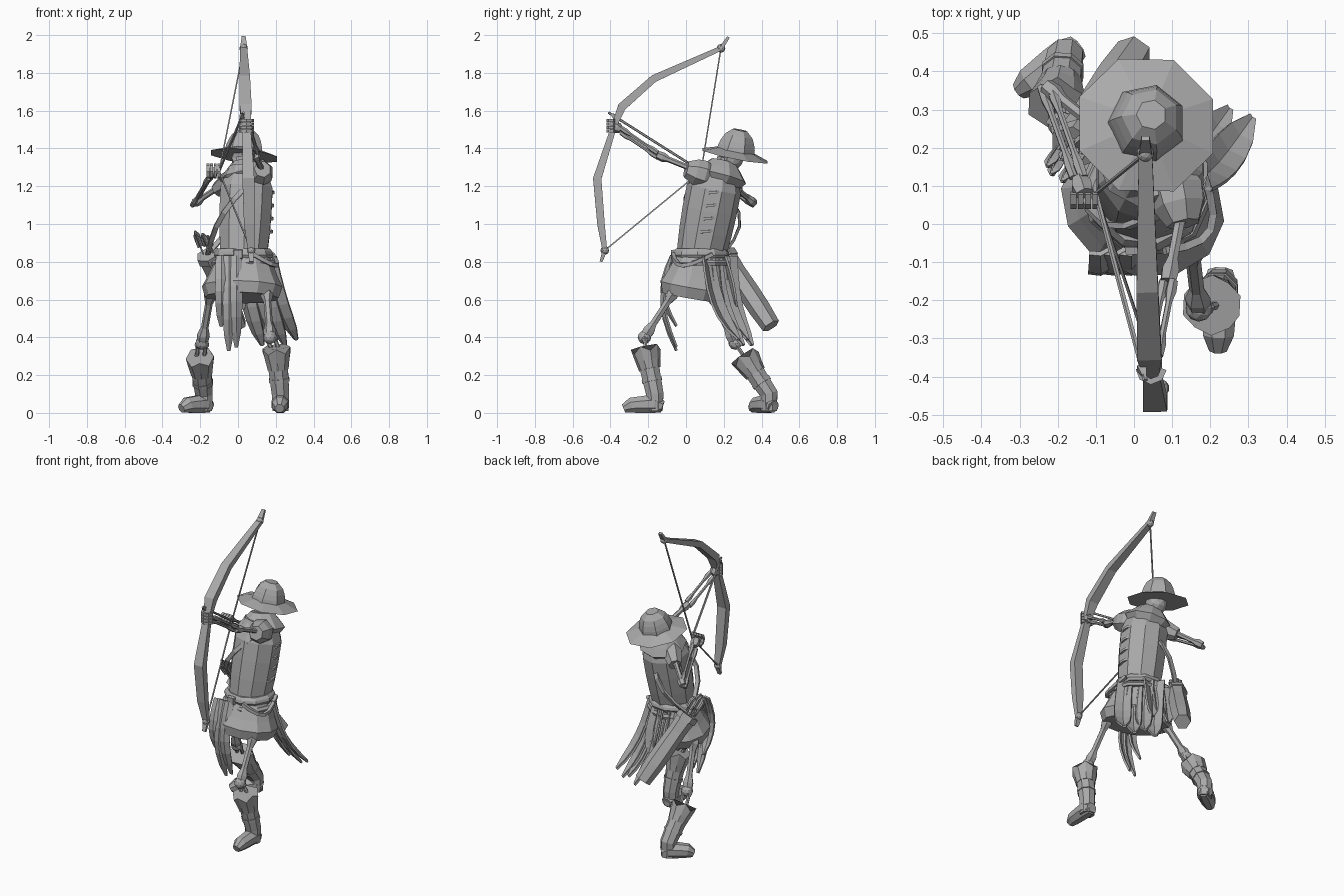
import bpy, bmesh, math
from mathutils import Vector

default_cube = bpy.data.objects.get("Cube")
if default_cube:
    bpy.data.objects.remove(default_cube, do_unlink=True)

shade = (.4, .4, .4, 1)
grey = bpy.data.materials.new("plain grey")
grey.use_nodes = True
grey.diffuse_color = shade
grey.node_tree.nodes["Principled BSDF"].inputs["Base Color"].default_value = shade


def V(x, y, z):
    return Vector((x, y, z))


def up(height):
    return V(0, 0, height)


RIGHTWARD, BACKWARD, UPWARD = V(1, 0, 0), V(0, 1, 0), up(1)


def finish(name, bm):
    bmesh.ops.recalc_face_normals(bm, faces=bm.faces)
    mesh = bpy.data.meshes.new(name)
    bm.to_mesh(mesh)
    bm.free()
    mesh.materials.append(grey)
    part = bpy.data.objects.new(name, mesh)
    bpy.context.collection.objects.link(part)
    return part


def tangent(points, i):
    ahead = points[min(i + 1, len(points) - 1)]
    return (ahead - points[max(i - 1, 0)]).normalized()


def arc(start, end, swell, steps=6):
    """Points from start to end that bulge by the swell vector halfway."""
    return [start.lerp(end, i / steps) + swell * math.sin(math.pi * i / steps)
            for i in range(steps + 1)]


def loft(name, points, radii, sides=6, side=RIGHTWARD, flat=1, jag=0):
    """Rings across a path; two end points are divided evenly among the radii."""
    if not isinstance(radii, list):
        radii = [radii] * len(points)
    if len(points) == 2:
        start, end = points
        points = [start.lerp(end, i / (len(radii) - 1)) for i in range(len(radii))]
    bm = bmesh.new()
    rings = []
    for i, (point, radius) in enumerate(zip(points, radii)):
        along = tangent(points, i)
        across = (side - along * side.dot(along)).normalized()
        other = along.cross(across) * flat
        ring = []
        for k in range(sides):
            angle = math.tau * (k + .5) / sides
            spike = along * jag * (k % 2) if i == len(points) - 1 else Vector()
            offset = across * math.cos(angle) + other * math.sin(angle)
            ring.append(bm.verts.new(point + offset * radius + spike))
        rings.append(ring)
    for lower, upper in zip(rings, rings[1:]):
        for k in range(sides):
            n = (k + 1) % sides
            bm.faces.new((lower[k], lower[n], upper[n], upper[k]))
    bm.faces.new(rings[0])
    bm.faces.new(rings[-1])
    return finish(name, bm)


def bone(name, start, end, radius):
    """Shaft with knobbly ends."""
    shape = [1.5, 1.7, 1, 1, 1, 1, 1.7, 1.5]
    loft(name, [start, end], [radius * s for s in shape], side=BACKWARD)


def ribbon(name, points, width, across, thickness=.012):
    """Folded cloth strip that narrows to a ragged point."""
    bm = bmesh.new()
    rows = []
    for i, point in enumerate(points):
        done = i / (len(points) - 1)
        half = across.normalized() * width * (1 + done / 3) * (1 - .8 * done ** 5)
        fold = tangent(points, i).cross(half) / 3
        rows.append([bm.verts.new(p) for p in (point - half, point + fold, point + half)])
    for upper, lower in zip(rows, rows[1:]):
        for k in range(2):
            bm.faces.new((upper[k], upper[k + 1], lower[k + 1], lower[k]))
    solid = finish(name, bm).modifiers.new("thickness", "SOLIDIFY")
    solid.thickness, solid.offset = thickness, 0


def ball(name, centre, radius, dents=(), dent_size=0):
    """Faceted ball, pushed in wherever it lies near a dent."""
    bm = bmesh.new()
    bmesh.ops.create_icosphere(bm, subdivisions=2, radius=radius)
    bmesh.ops.translate(bm, vec=centre, verts=bm.verts)
    for vert in bm.verts:
        if any((vert.co - dent).length < dent_size for dent in dents):
            vert.co += BACKWARD * dent_size
    return finish(name, bm)


# Coat, skirt and belts, with the hips turned towards the right
waist, collar, hips = V(.03, .08, .84), V(.05, .17, 1.3), V(1, -.45, 0)
loft("coat_body", [waist, collar], [.13, .14, .145, .145, .1], 10)
loft("coat_skirt", [V(.02, .04, .61), waist], [.2, .22, .19, .165, .14], 12, hips, .85)
loft("belt", [waist - up(.02), waist + up(.03)], [.15, .16, .155, .14], 10, hips, .95)
loft("second_belt", [waist - up(.06), waist - up(.03)], [.17, .175, .165], 10, hips, .9)
loft("hanging_belt", arc(waist + V(.05, -.15, 0), waist + V(.15, .06, 0), V(.07, -.05, -.06)),
     .014, 4, UPWARD)
buckle = waist + V(-.03, -.14, 0)
loft("belt_buckle", [buckle, buckle - BACKWARD * .02], [.035, .03], 4)
for i in range(4):
    lace = waist.lerp(collar, .25 + i * .15) + RIGHTWARD * .125
    reach = BACKWARD * .04
    loft("side_lace", arc(lace - reach, lace + reach + up(.01), RIGHTWARD * .02, 3),
         .01, 4, UPWARD)

# Scarf, sleeves and straps
loft("scarf", [collar - up(.09), collar + V(-.015, .03, .03)], [.11, .145, .11, .07], 9)
shoulders = {"left": V(.13, .06, 1.28), "right": V(-.08, .24, 1.21)}
loft("left_sleeve", [V(.1, .14, 1.25), V(.13, 0, 1.29)], [.05, .075, .07, .045], 7)
loft("right_sleeve", [V(0, .17, 1.25), V(-.11, .27, 1.18)], [.06, .06, .04], 7)
quiver_top, quiver_end = V(-.16, .2, .84), V(0, .45, .46)
for name, swell in (("front_strap", V(-.06, -.13, 0)), ("back_strap", V(.03, .15, 0))):
    loft(name, arc(shoulders["left"], quiver_top, swell), .018, 4, RIGHTWARD, .6)

# Skull and jaw
skull = V(.03, .24, 1.35)
eyes = [skull + V(s * .03, -.06, 0) for s in (-1, 1)]
ball("skull", skull, .067, eyes, .02)
loft("jaw", [skull + V(0, -.05, -.08), skull - BACKWARD * .03], [.03, .042, .045])
bone("neck", collar - up(.05), skull, .02)

# Wide tilted hat
hat, lean = V(.035, .265, 1.39), V(.1, .2, 1).normalized()
loft("hat_brim", [hat - lean * .03, hat], [.19, .1], 8)
loft("hat_crown", [hat - lean * .01, hat + lean * .11], [.105, .1, .09, .075, .04], 7)

# Bow, string and nocked arrow
grip, nock = V(.045, -.38, 1.52), V(-.1, .08, 1.28)
top_tip, low_tip = V(.03, .185, 1.93), V(.07, -.43, .86)
limbs = [top_tip + V(0, .04, .06), top_tip, V(.035, -.17, 1.77), V(.04, -.34, 1.62), grip,
         V(.055, -.47, 1.24), V(.06, -.45, 1), low_tip, low_tip - V(0, .02, .06)]
loft("bow", limbs, [.015, .025, .04, .045, .03, .045, .04, .025, .015], 4, RIGHTWARD, .7)
for tip in (top_tip, low_tip):
    loft("bow_string", [tip, nock], [.005, .005], 4)
    ball("string_knot", tip, .023)
arrow_end = V(.03, -.41, 1.59)
loft("arrow_shaft", [nock, arrow_end], [.007, .007], 5)
loft("arrow_head", [nock.lerp(arrow_end, .93), arrow_end], [.018, .002], 4)

# Arms with paired forearm bones and curled fingers
elbows = {"left": V(.09, -.15, 1.365), "right": V(-.23, .36, 1.11)}
hands = {"left": grip, "right": nock - RIGHTWARD * .03}
for name, shoulder in shoulders.items():
    elbow, hand = elbows[name], hands[name]
    wrist = hand.lerp(elbow, .15)
    bone(name + "_upper_arm", shoulder, elbow, .015)
    for gap in (V(.012, 0, .012), V(-.012, 0, -.012)):
        bone(name + "_forearm_bone", elbow + gap, wrist + gap, .009)
    loft(name + "_palm", [wrist, hand], [.02, .03, .025])
    row, turn = (UPWARD, RIGHTWARD) if name == "left" else (RIGHTWARD, UPWARD)
    for i in range(4):
        knuckle = hand + row * (i - 1.5) * .019
        curl = [knuckle + (turn * math.cos(a) - BACKWARD * math.sin(a)) * .033
                for a in (0, .8, 1.6, 2.4, 3.2)]
        loft(name + "_finger", curl, .011, 4, row)

# Legs, boots and ragged cuffs: hip, knee, boot top, ankle, toe
legs = {"left": (V(.15, -.05, .66), V(.17, -.22, .4), V(.205, -.21, .32),
                 V(.225, -.165, .1), V(.22, -.33, 0)),
        "right": (V(-.14, .11, .66), V(-.19, .26, .37), V(-.2, .32, .28),
                  V(-.18, .44, .1), V(-.3, .35, 0))}
for name, (hip, knee, top, ankle, toe) in legs.items():
    bone(name + "_thigh", hip, knee, .02)
    ball(name + "_kneecap", knee, .036)
    for gap in (RIGHTWARD * .02, RIGHTWARD * -.02):
        bone(name + "_shin_bone", knee + gap, top + gap, .011)
    sole = ankle - up(ankle.z)
    loft(name + "_boot_shaft", [top, top.lerp(ankle, .5), ankle, sole + up(.01)],
         [.06, .055, .05, .045], 8)
    loft(name + "_boot_strap", [ankle.lerp(top, .3), ankle.lerp(top, .38)], [.058, .058], 8)
    loft(name + "_boot_cuff", [top.lerp(ankle, .4), top], [.058, .066, .078], 10, jag=.03)
    heading = (toe - sole).normalized()
    widths = [.035, .05, .05, .047, .044, .025]
    steps = [sole.lerp(toe, i / 4 - .25) + up(.92 * w) for i, w in enumerate(widths)]
    loft(name + "_foot", steps, widths, 8, heading.cross(UPWARD))

# Front cloth tails
for i, low in enumerate((.46, .33, .35)):
    start = V(-.09 + i * .04, -.07, .83)
    end = V(start.x, -.05, low)
    ribbon("front_tail", arc(start, end, BACKWARD * -.06), .027, V(1, .2, 0))

# Back cloth tails sweeping towards the left, and centre panels
for i in range(4):
    part = i / 3
    start = V(.02, .24, .83).lerp(V(.17, .12, .83), part)
    end = V(.13, .35, .36).lerp(V(.31, .28, .36), part) + up(.03 * (i % 2))
    ribbon("back_tail", arc(start, end, V(-.01, -.03, -.03)), .045, V(1, -.9, 0))
for i in range(3):
    start = V(-.06 + i * .06, .21, .83)
    ribbon("back_panel", arc(start, start + V(.02, .06, -.28), BACKWARD * .01), .04, RIGHTWARD)

# Quiver with spare arrows
loft("quiver", [quiver_top, quiver_end], [.06, .055, .058, .058, .05])
loft("quiver_rim", [quiver_top, quiver_top.lerp(quiver_end, .08)], [.066, .066])
outward = (quiver_top - quiver_end).normalized()
for i in range(5):
    angle = math.tau * i / 5
    base = quiver_top + V(math.cos(angle), math.sin(angle), 0) * .03
    end = base + outward * (.1 + .015 * (i % 3)) + up(.02)
    loft("spare_arrow", [base, end], [.005, .005], 4)
    for across in (RIGHTWARD + UPWARD / 2, BACKWARD + UPWARD / 2):
        vane = [base.lerp(end, t) for t in (.4, .6, .8, 1)]
        ribbon("fletching", vane, .016, across, .004)
